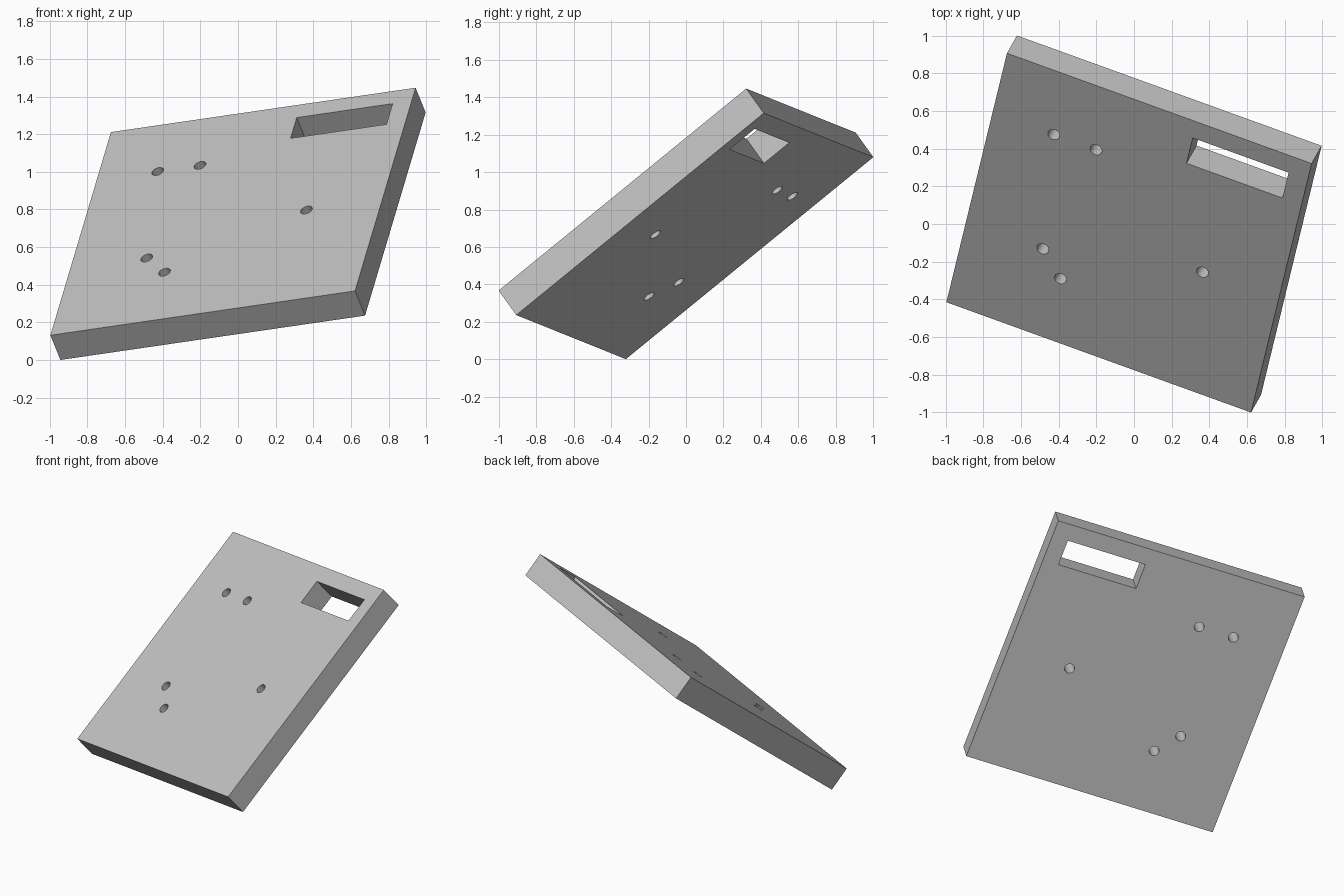
import bpy
from mathutils import Matrix, Vector

cube = bpy.data.objects.get("Cube")
if cube:
    bpy.data.objects.remove(cube, do_unlink=True)

SIDE, THICK, HOLE_RADIUS = 1.738, 0.17, 0.033
HOLES = [(-0.52, 0.456), (-0.279, 0.456), (0.435, -0.082),
         (-0.432, -0.303), (-0.301, -0.453)]
SLOT_MIN, SLOT_MAX = Vector((0.213, 0.58)), Vector((0.76, 0.757))


def box(name, centre, size):
    bpy.ops.mesh.primitive_cube_add(size=1, location=(centre[0], centre[1], 0))
    obj = bpy.context.object
    obj.name = name
    obj.scale = size
    bpy.ops.object.transform_apply(location=False, rotation=False, scale=True)
    return obj


def cut(target, cutter):
    cutter.hide_render = True
    mod = target.modifiers.new("cut", "BOOLEAN")
    mod.operation = "DIFFERENCE"
    mod.solver = "EXACT"
    mod.object = cutter
    bpy.context.view_layer.objects.active = target
    bpy.ops.object.modifier_apply(modifier=mod.name)
    bpy.data.objects.remove(cutter, do_unlink=True)


# Square plate
plate = box("mounting_plate", (0, 0), (SIDE, SIDE, THICK))

# Rectangular slot through the plate
span = SLOT_MAX - SLOT_MIN
cut(plate, box("slot_cutter", (SLOT_MIN + SLOT_MAX) / 2, (span.x, span.y, 1)))

# Round screw holes through the plate
for x, y in HOLES:
    bpy.ops.mesh.primitive_cylinder_add(vertices=32, radius=HOLE_RADIUS,
                                        depth=1, location=(x, y, 0))
    cut(plate, bpy.context.object)

# Plain grey material
grey = bpy.data.materials.new("plain_grey")
grey.use_nodes = True
colour = (0.53, 0.53, 0.53, 1)
grey.diffuse_color = colour
grey.node_tree.nodes["Principled BSDF"].inputs["Base Color"].default_value = colour
plate.data.materials.clear()
plate.data.materials.append(grey)

# Tilt the plate, resting on its lowest corner
across = Vector((0.931, -0.337, 0.1355)).normalized()
normal = across.cross(Vector((0.188, 0.7605, 0.6217))).normalized()
along = normal.cross(across)
tilt = Matrix((across, along, normal)).transposed().to_4x4()
plate.data.transform(tilt)
plate.location.z = -min(v.co.z for v in plate.data.vertices)

bpy.ops.object.select_all(action="DESELECT")
plate.select_set(True)
bpy.context.view_layer.objects.active = plate
bpy.ops.object.shade_smooth_by_angle()
